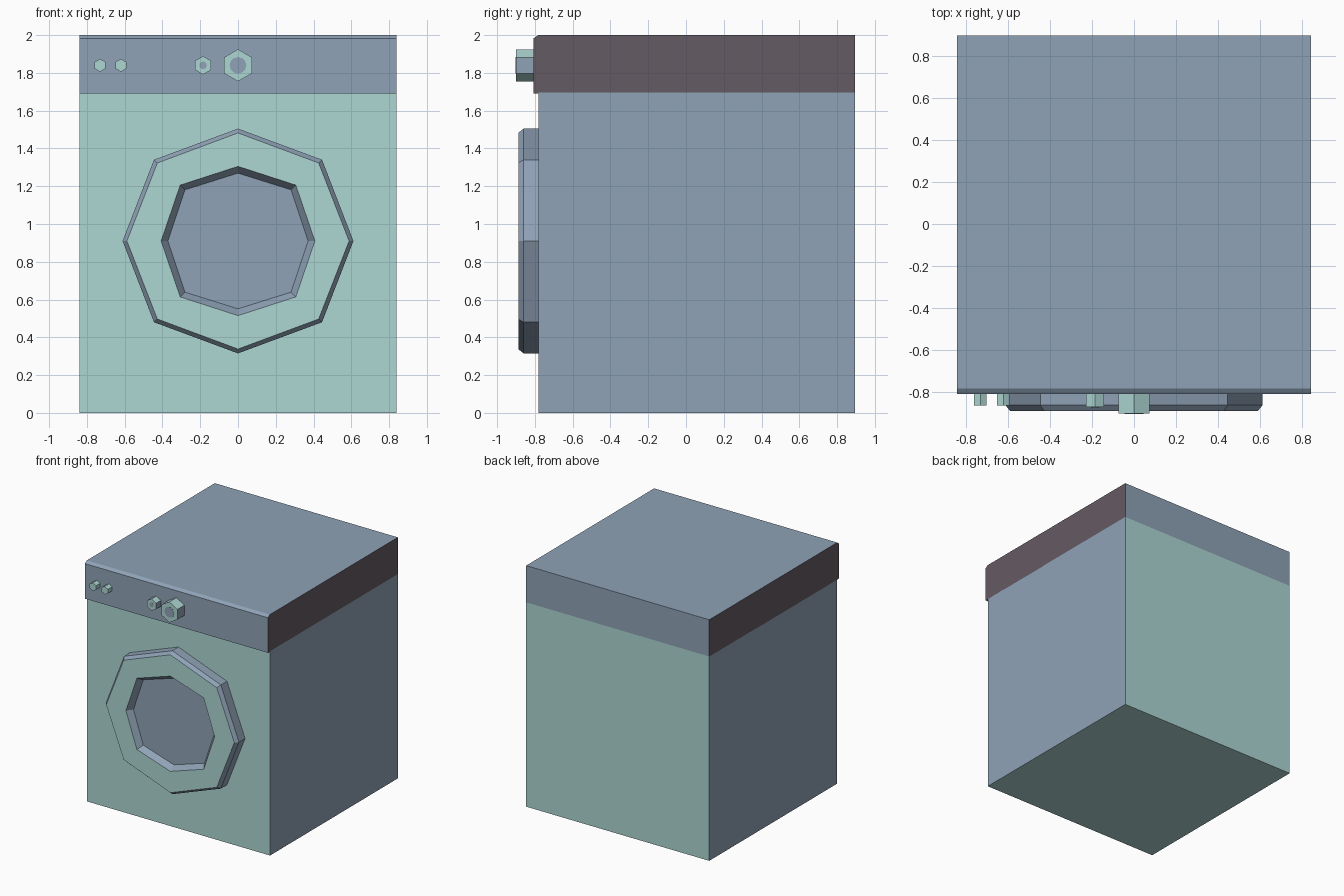
import bpy, bmesh, math
from mathutils import Vector

if "Cube" in bpy.data.objects:
    bpy.data.objects.remove(bpy.data.objects["Cube"])


def material(name, rgb):
    m = bpy.data.materials.new(name)
    lin = [((c / 255 + 0.055) / 1.055) ** 2.4 for c in rgb]
    m.diffuse_color = (*lin, 1)
    m.use_nodes = True
    m.node_tree.nodes["Principled BSDF"].inputs["Base Color"].default_value = m.diffuse_color
    return m


MINT = material("mint", (174, 215, 212))
SLATE = material("slate blue", (143, 162, 182))
BROWN = material("dark brown", (100, 91, 98))


def finish(name, bm, mats, rule):
    """Turn a bmesh into an object, colouring faces by a rule."""
    bmesh.ops.recalc_face_normals(bm, faces=bm.faces)
    bm.normal_update()
    for f in bm.faces:
        f.material_index = rule(f)
    me = bpy.data.meshes.new(name)
    bm.to_mesh(me)
    bm.free()
    for m in mats:
        me.materials.append(m)
    ob = bpy.data.objects.new(name, me)
    bpy.context.collection.objects.link(ob)
    return ob


def loft(rings):
    """Bridge equal-length rings and cap both ends."""
    bm = bmesh.new()
    loops = [[bm.verts.new(p) for p in r] for r in rings]
    n = len(loops[0])
    for a, b in zip(loops, loops[1:]):
        for i in range(n):
            j = (i + 1) % n
            bm.faces.new((a[i], a[j], b[j], b[i]))
    bm.faces.new(loops[0])
    bm.faces.new(loops[-1])
    return bm


def extrude_x(profile, half):
    """Sweep a y-z profile across the width."""
    return loft([[(x, y, z) for y, z in profile] for x in (-half, half)])


def is_side(f):
    return 1 if abs(f.normal.x) > 0.9 else 0


def polygon(x, z, r, y, n):
    return [(x + r * math.sin(i * math.tau / n), y, z + r * math.cos(i * math.tau / n))
            for i in range(n)]


# Cabinet: mint front and back, slate sides
finish("cabinet", extrude_x([(-0.78, 0), (0.895, 0), (0.895, 1.695), (-0.78, 1.695)], 0.84),
       [MINT, SLATE], is_side)

# Control panel and lid with chamfered front edge, brown ends
finish("top_panel", extrude_x([(-0.807, 1.692), (0.895, 1.692), (0.895, 2.0),
                               (-0.782, 2.0), (-0.807, 1.983)], 0.84),
       [SLATE, BROWN], is_side)


# Door: octagonal frame, flat mint front, recessed slate glass
def octagon(rx, rz, dx, dz, y):
    pts = [(0, rz), (dx, dz), (rx, 0), (dx, -dz), (0, -rz), (-dx, -dz), (-rx, 0), (-dx, dz)]
    return [(x, y, 0.91 + z) for x, z in pts]


door = loft([
    octagon(0.611, 0.595, 0.445, 0.43, -0.775),
    octagon(0.611, 0.595, 0.445, 0.43, -0.86),
    octagon(0.588, 0.572, 0.427, 0.413, -0.888),
    octagon(0.407, 0.395, 0.306, 0.296, -0.888),
    octagon(0.371, 0.359, 0.281, 0.271, -0.84),
])
finish("door", door, [SLATE, MINT],
       lambda f: 1 if f.calc_center_median().y < -0.887 else 0)

# Knobs and buttons: hexagonal prisms (x, radius, front y, dial radius)
for name, x, r, front, dial in [("main_knob", 0, 0.085, -0.9, 0.044),
                                ("small_knob", -0.185, 0.049, -0.869, 0.02),
                                ("button_right", -0.62, 0.034, -0.862, 0),
                                ("button_left", -0.73, 0.034, -0.862, 0)]:
    rings = [polygon(x, 1.84, r, y, 6) for y in (-0.8, front)]
    finish(name, loft(rings), [MINT, SLATE], is_side if dial else lambda f: 0)
    if dial:
        plate = loft([polygon(x, 1.84, dial, y, 12) for y in (front + 0.001, front - 0.002)])
        finish(name + "_dial", plate, [SLATE], lambda f: 0)
